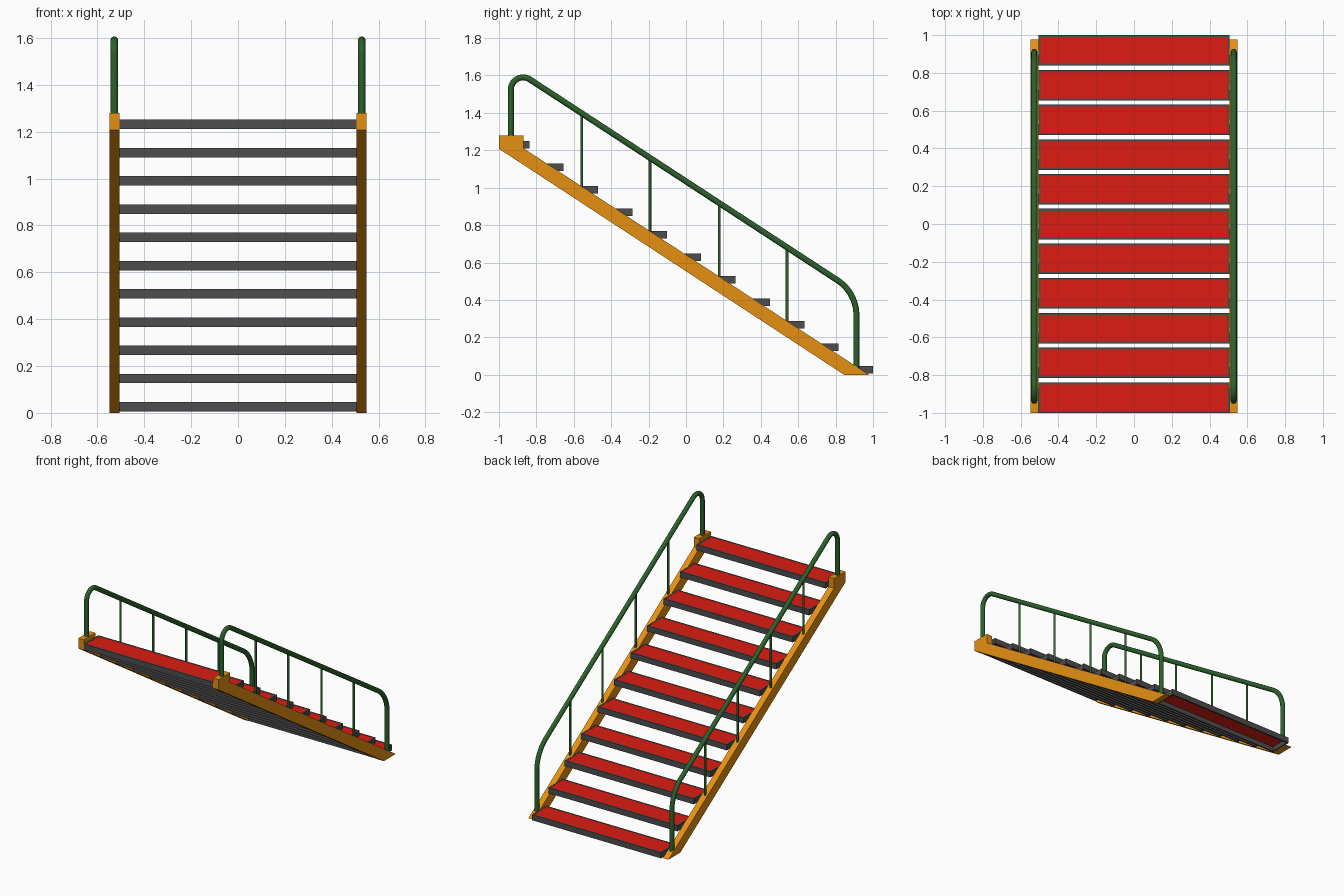
import bpy, bmesh
from math import sin, cos, tan, atan2, pi
from mathutils import Vector, Matrix

if "Cube" in bpy.data.objects:
    bpy.data.objects.remove(bpy.data.objects["Cube"])


def material(name, rgb):
    m = bpy.data.materials.new(name)
    m.diffuse_color = (*rgb, 1)
    m.use_nodes = True
    m.node_tree.nodes["Principled BSDF"].inputs["Base Color"].default_value = m.diffuse_color
    return m


ORANGE = material("orange_paint", (0.78, 0.28, 0.006))
RED = material("red_grip", (0.72, 0.012, 0.006))
GREEN = material("green_paint", (0.025, 0.12, 0.025))
GREY = material("dark_grey", (0.075, 0.075, 0.075))


def finish(bm, name, mat, smooth=False):
    bmesh.ops.recalc_face_normals(bm, faces=bm.faces)
    me = bpy.data.meshes.new(name)
    bm.to_mesh(me)
    bm.free()
    me.materials.append(mat)
    ob = bpy.data.objects.new(name, me)
    bpy.context.collection.objects.link(ob)
    if smooth:
        bpy.ops.object.select_all(action='DESELECT')
        ob.select_set(True)
        bpy.context.view_layer.objects.active = ob
        bpy.ops.object.shade_smooth_by_angle(angle=0.7)
    return ob


def add_box(bm, lo, hi):
    lo, hi = Vector(lo), Vector(hi)
    mat = Matrix.Translation((lo + hi) / 2) @ Matrix.Diagonal((*(hi - lo), 1))
    bmesh.ops.create_cube(bm, size=1, matrix=mat)


def fillet(prev, corner, nxt, t, steps):
    """Points of an arc rounding a corner, with tangent length t."""
    a, b = (prev - corner).normalized(), (nxt - corner).normalized()
    half = a.angle(b) / 2
    r = t * tan(half)
    mid = (a + b).normalized()
    centre = corner + mid * (t / cos(half))
    side = (a - b).normalized()
    sweep = pi / 2 - half
    return [centre + r * (side * sin(s) - mid * cos(s))
            for s in (sweep * (1 - 2 * i / steps) for i in range(steps + 1))]


def tube(name, pts, radius, x, sides=16):
    """Sweep a round section along a path of (y, z) points."""
    bm = bmesh.new()
    rings = []
    for i, p in enumerate(pts):
        d = (pts[min(i + 1, len(pts) - 1)] - pts[max(i - 1, 0)]).normalized()
        n = Vector((-d.y, d.x))
        ring = []
        for k in range(sides):
            a = 2 * pi * k / sides
            q = p + n * radius * cos(a)
            ring.append(bm.verts.new((x + radius * sin(a), q.x, q.y)))
        rings.append(ring)
    for r0, r1 in zip(rings, rings[1:]):
        for k in range(sides):
            j = (k + 1) % sides
            bm.faces.new((r0[k], r0[j], r1[j], r1[k]))
    bm.faces.new(rings[0])
    bm.faces.new(rings[-1])
    return finish(bm, name, GREEN, True)


# Treads: open grey frames holding a red panel
HALF, DEPTH, WALL = 0.505, 0.162, 0.011
for i in range(11):
    y0, z0 = 1 - DEPTH - i * 0.1838, 0.006 + i * 0.1205
    y1, z1 = y0 + DEPTH, z0 + 0.04
    bm = bmesh.new()
    add_box(bm, (-HALF, y0, z0), (HALF, y0 + WALL, z1))
    add_box(bm, (-HALF, y1 - WALL, z0), (HALF, y1, z1))
    for s in (-1, 1):
        xa, xb = sorted((s * HALF, s * (HALF - WALL)))
        add_box(bm, (xa, y0 + WALL, z0), (xb, y1 - WALL, z1))
    finish(bm, f"tread_frame_{i + 1}", GREY)
    bm = bmesh.new()
    add_box(bm, (-HALF + WALL, y0 + WALL, z1 - 0.008), (HALF - WALL, y1 - WALL, z1 - 0.001))
    finish(bm, f"tread_panel_{i + 1}", RED)

# Side profile of a stringer with its raised top block
PROFILE = [(-1, 1.208), (-1, 1.28), (-0.87, 1.28), (-0.87, 1.212), (0.978, 0), (0.845, 0)]

# Handrail path
corners = [Vector(c) for c in ((-0.936, 1.27), (-0.936, 1.645), (0.911, 0.439), (0.911, 0.035))]
rail = ([corners[0]] + fillet(*corners[:3], 0.12, 14)
        + fillet(*corners[1:], 0.12, 12) + [corners[3]])
slope = (corners[2].y - corners[1].y) / (corners[2].x - corners[1].x)

for side, s in (("left", -1), ("right", 1)):
    # Stringer
    bm = bmesh.new()
    face = bm.faces.new([bm.verts.new((s * 0.505, y, z)) for y, z in PROFILE])
    ext = bmesh.ops.extrude_face_region(bm, geom=[face])
    bmesh.ops.translate(bm, vec=(s * 0.043, 0, 0),
                        verts=[v for v in ext["geom"] if isinstance(v, bmesh.types.BMVert)])
    finish(bm, f"stringer_{side}", ORANGE)
    # Handrail and balusters
    tube(f"handrail_{side}", rail, 0.016, s * 0.528)
    for i, y in enumerate((-0.557, -0.193, 0.178, 0.54)):
        top = corners[1].y + slope * (y - corners[1].x)
        foot = 1.212 - (y + 0.87) * 1.212 / 1.848 - 0.01
        tube(f"baluster_{side}_{i + 1}", [Vector((y, foot)), Vector((y, top))], 0.0075, s * 0.528, 12)
